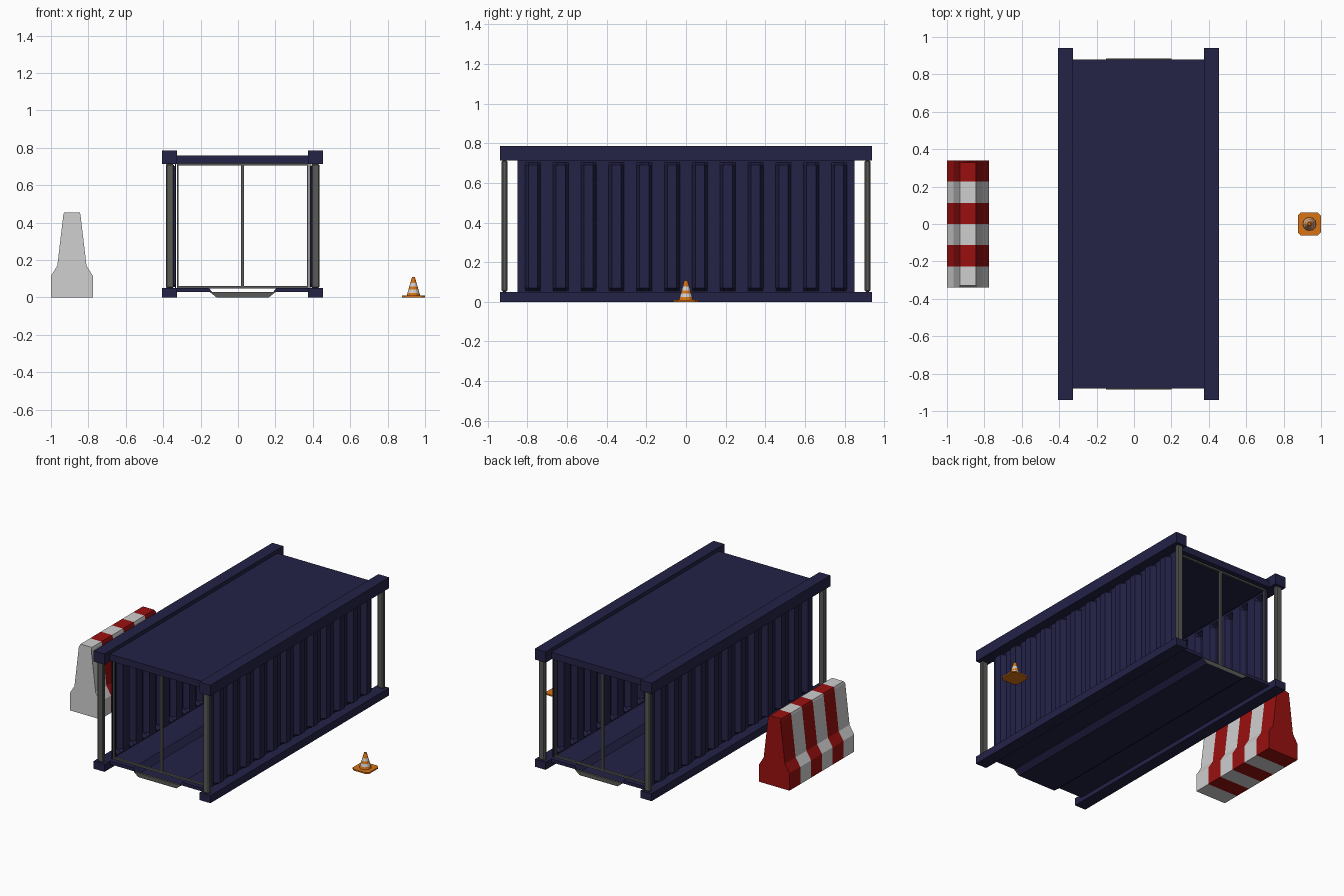
import bpy, bmesh, math

cube = bpy.data.objects.get("Cube")
if cube:
    bpy.data.objects.remove(cube, do_unlink=True)


def material(name, r, g, b):
    m = bpy.data.materials.new(name)
    m.use_nodes = True
    m.diffuse_color = (r, g, b, 1)
    node = next(n for n in m.node_tree.nodes if n.type == 'BSDF_PRINCIPLED')
    node.inputs["Base Color"].default_value = (r, g, b, 1)
    node.inputs["Roughness"].default_value = 0.7
    return m


NAVY = material("navy paint", 0.017, 0.016, 0.062)
STEEL = material("grey steel", 0.10, 0.10, 0.095)
WHITE = material("white", 0.62, 0.62, 0.62)
RED = material("red", 0.32, 0.005, 0.005)
ORANGE = material("orange", 0.68, 0.17, 0.008)


def make(name, verts, faces, *mats):
    bm = bmesh.new()
    vs = [bm.verts.new(v) for v in verts]
    for f in faces:
        bm.faces.new([vs[i] for i in f])
    bmesh.ops.recalc_face_normals(bm, faces=bm.faces)
    me = bpy.data.meshes.new(name)
    bm.to_mesh(me)
    bm.free()
    for m in mats:
        me.materials.append(m)
    ob = bpy.data.objects.new(name, me)
    bpy.context.collection.objects.link(ob)
    return ob


def loft(name, rings, *mats, caps=True):
    """Skin between equally long closed rings of points."""
    n = len(rings[0])
    faces = []
    for k in range(len(rings) - 1):
        for i in range(n):
            j = (i + 1) % n
            faces.append((k * n + i, k * n + j, (k + 1) * n + j, (k + 1) * n + i))
    if caps:
        faces += [tuple(range(n)), tuple(range((len(rings) - 1) * n, len(rings) * n))]
    return make(name, [p for r in rings for p in r], faces, *mats)


def box(name, x0, x1, y0, y1, z0, z1, mat):
    ring = [(x0, y0), (x1, y0), (x1, y1), (x0, y1)]
    return loft(name, [[(x, y, z) for x, y in ring] for z in (z0, z1)], mat)


def bevel(ob, width):
    mod = ob.modifiers.new("Bevel", 'BEVEL')
    mod.width = width
    mod.segments = 1


# --- Container ---
CX = 0.025       # container centre line
LEN = 0.94       # half length of the rails
ROOF = 0.88      # half length of roof and floor
WALL = 0.85      # half length of side walls


def corrugated_wall(name, side):
    pitch, foot, slope, base, depth = 0.1405, 0.075, 0.016, 0.36, 0.036
    cols = [(-WALL, 0)]
    for i in range(12):
        c = (i - 5.5) * pitch
        h = foot / 2
        cols += [(c - h, 0), (c - h + slope, depth), (c + h - slope, depth), (c + h, 0)]
    cols.append((WALL, 0))
    rows = [(0.045, 0), (0.056, 0), (0.07, 1), (0.688, 1), (0.702, 0), (0.715, 0)]
    verts = [(CX + side * (base + d * k), y, z) for z, k in rows for y, d in cols]
    n = len(cols)
    faces = [(r * n + i, r * n + i + 1, (r + 1) * n + i + 1, (r + 1) * n + i)
             for r in range(len(rows) - 1) for i in range(n - 1)]
    ob = make(name, verts, faces, NAVY)
    mod = ob.modifiers.new("Thickness", 'SOLIDIFY')
    mod.thickness = 0.006
    mod.offset = 0


for side, label in ((-1, "right"), (1, "left")):
    xa, xb = sorted((CX + side * 0.35, CX + side * 0.43))
    box(label + "_top_rail", xa, xb, -LEN, LEN, 0.713, 0.785, NAVY)
    box(label + "_bottom_rail", xa, xb, -LEN, LEN, 0, 0.05, NAVY)
    corrugated_wall(label + "_wall", side)
    # Corner posts stand in the open gap past the wall ends
    pa, pb = sorted((CX + side * 0.367, CX + side * 0.411))
    for end, word in ((-1, "front"), (1, "back")):
        ya, yb = sorted((end * 0.902, end * 0.93))
        bevel(box(f"{word}_{label}_post", pa, pb, ya, yb, 0.05, 0.713, STEEL), 0.006)

# Roof slab
box("roof", CX - 0.352, CX + 0.352, -ROOF, ROOF, 0.715, 0.76, NAVY)

# Floor: folded sheet with a sunken channel along the middle
half = [(0.352, 0.05), (0.18, 0.05), (0.15, 0.012)]
under = [(0.14, 0.0), (0.175, 0.028), (0.352, 0.028)]
section = ([(-x, z) for x, z in half] + [(x, z) for x, z in reversed(half)]
           + [(x, z) for x, z in reversed(under)] + [(-x, z) for x, z in under])
loft("floor", [[(CX + x, y, z) for x, z in section] for y in (-ROOF, ROOF)], NAVY)

# End openings: slim frame, centre bar and channel end plate
for end, word in ((-1, "front"), (1, "back")):
    ya, yb = sorted((end * 0.832, end * 0.846))
    for side, label in ((-1, "right"), (1, "left")):
        xa, xb = sorted((CX + side * 0.343, CX + side * 0.352))
        box(f"{word}_{label}_frame", xa, xb, ya, yb, 0.05, 0.715, STEEL)
    box(word + "_frame_top", CX - 0.35, CX + 0.35, ya, yb, 0.705, 0.716, STEEL)
    box(word + "_frame_bottom", CX - 0.35, CX + 0.35, ya, yb, 0.048, 0.06, STEEL)
    box(word + "_centre_bar", CX - 0.008, CX + 0.008, ya, yb, 0.05, 0.715, STEEL)
    plate = [(-0.175, 0.028), (-0.14, 0.0), (0.14, 0.0), (0.175, 0.028)]
    loft(word + "_channel_plate",
         [[(CX + x, y, z) for x, z in plate] for y in (end * 0.87, end * 0.884)], STEEL)

# --- Striped road barrier ---
BX = -0.888
outline = [(0.112, 0), (0.112, 0.115), (0.078, 0.17), (0.046, 0.44), (0.042, 0.455)]
outline += [(-x, z) for x, z in reversed(outline)]
rings = []
for k in range(7):
    y = -0.34 + k * 0.68 / 6
    # the top cap is drawn in slightly at both ends
    pull = 0.012 if k == 0 else -0.012 if k == 6 else 0
    rings.append([(BX + x, y + (pull if z > 0.45 else 0), z) for x, z in outline])
barrier = loft("road_barrier", rings, WHITE, RED)
for p in barrier.data.polygons:
    p.material_index = math.floor((p.center.y + 0.341) / 0.68 * 6) % 2 if p.center.y < 0.33 else 1

# --- Traffic cone ---
KX = 0.938
s, c = 0.062, 0.045
pad = [(s, -c), (s, c), (c, s), (-c, s), (-s, c), (-s, -c), (-c, -s), (c, -s)]
loft("cone_base", [[(KX + x, y, z) for x, y in pad] for z in (0, 0.009)], ORANGE)

levels = [0.009, 0.024, 0.042, 0.058, 0.076, 0.108]
cone_rings = []
for z in levels:
    r = 0.036 - 0.028 * (z - 0.009) / 0.099
    cone_rings.append([(KX + r * math.cos(a * math.tau / 12),
                        r * math.sin(a * math.tau / 12), z) for a in range(12)])
cone = loft("cone_body", cone_rings, ORANGE, WHITE)
for p in cone.data.polygons:
    z = p.center.z
    p.material_index = int(levels[1] < z < levels[2] or levels[3] < z < levels[4])
